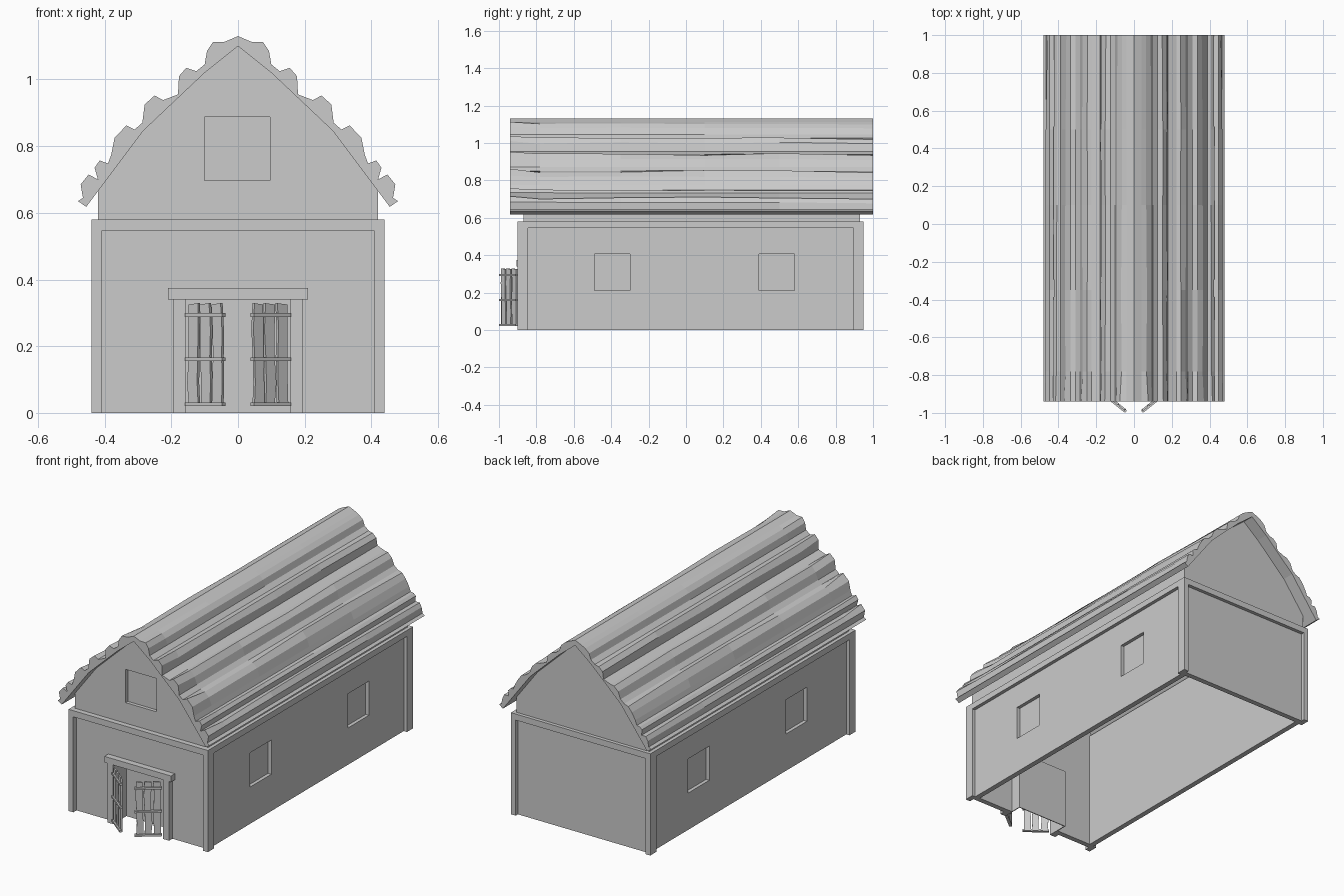
import bpy, bmesh, random
from mathutils import Vector

if "Cube" in bpy.data.objects:
    bpy.data.objects.remove(bpy.data.objects["Cube"])

random.seed(4)


def make(name, bm):
    bmesh.ops.recalc_face_normals(bm, faces=bm.faces[:])
    me = bpy.data.meshes.new(name)
    bm.to_mesh(me)
    bm.free()
    ob = bpy.data.objects.new(name, me)
    bpy.context.collection.objects.link(ob)
    return ob


def prism(name, pts, vec):
    """Extrude a planar outline along a vector."""
    bm = bmesh.new()
    a = [bm.verts.new(p) for p in pts]
    b = [bm.verts.new(Vector(p) + Vector(vec)) for p in pts]
    bm.faces.new(a)
    bm.faces.new(b[::-1])
    n = len(pts)
    for i in range(n):
        j = (i + 1) % n
        bm.faces.new((a[i], a[j], b[j], b[i]))
    return make(name, bm)


def box(name, x0, x1, y0, y1, z0, z1):
    return prism(name, [(x0, y0, z0), (x1, y0, z0), (x1, y1, z0), (x0, y1, z0)],
                 (0, 0, z1 - z0))


def cut(ob, cutter):
    m = ob.modifiers.new("cut", 'BOOLEAN')
    m.operation = 'DIFFERENCE'
    m.solver = 'EXACT'
    m.object = cutter
    cutter.hide_render = True
    cutter.hide_set(True)


def mirrored(half):
    """Right half profile, starting on the ridge -> full left-to-right profile."""
    return [(-x, z) for x, z in half[:0:-1]] + half


# Roof cross-section: smooth underside and ragged top
under = [(0, 1.10), (.10, 1.02), (.19, .935), (.285, .845), (.36, .745), (.455, .618)]
ragged = [(0, 1.13), (.04, 1.113), (.075, 1.112), (.093, 1.085), (.10, 1.045), (.125, 1.025),
          (.155, 1.035), (.177, 1.01), (.18, .955), (.225, .938), (.25, .952), (.28, .925),
          (.287, .87), (.31, .85), (.335, .862), (.37, .825), (.38, .775), (.39, .748),
          (.415, .757), (.43, .735), (.42, .70), (.448, .715), (.472, .685), (.465, .645),
          (.48, .635)]

# End walls, with the gable reaching up to the roof underside
gable = [(0, 1.10)] + under[1:5] + [(.42, .665), (.42, 0)]
front_wall = prism("front_wall", [(x, -.87, z) for x, z in mirrored(gable)], (0, .03, 0))
prism("back_wall", [(x, .90, z) for x, z in mirrored(gable)], (0, .03, 0))
cut(front_wall, box("doorway_cutter", -.158, .158, -1, -.7, -.1, .34))
cut(front_wall, box("gable_window_cutter", -.10, .096, -1, -.85, .697, .887))

# Shallow porch behind the doorway, open at the bottom
box("porch_back", -.163, .163, -.78, -.775, 0, .345)
box("porch_ceiling", -.163, .163, -.85, -.775, .34, .345)

# Side walls with shallow window recesses
for s, side in ((1, "right"), (-1, "left")):
    wall = box(side + "_wall", s * .39, s * .42, -.84, .90, 0, .68)
    for y in (-.49, .39):
        cut(wall, box("window_cutter", s * .40, s * .5, y, y + .19, .21, .405))
    # Corner posts and top rail
    for y0, y1 in ((-.90, -.845), (.895, .95)):
        box(side + "_corner_post", s * .41, s * .44, y0, y1, 0, .55)
    box(side + "_top_rail", s * .40, s * .44, -.90, .95, .545, .58)
    # Door jamb and porch side
    box(side + "_door_jamb", s * .158, s * .195, -.90, -.84, 0, .34)
    box(side + "_porch_side", s * .158, s * .163, -.85, -.775, 0, .345)
box("front_top_rail", -.40, .40, -.90, -.86, .545, .58)
box("back_top_rail", -.40, .40, .91, .95, .545, .58)
box("door_lintel", -.21, .21, -.905, -.84, .34, .375)

# Roof: ragged at the front, its humps flattening by varying amounts towards the back
stations = [(-.94, 0, 0), (-.78, .2, .9), (-.35, .2, .8), (.10, .2, .8), (.50, .3, .8),
            (1.0, .75, .9)]
bm = bmesh.new()
rings = []
for y, lo, hi in stations:
    half = []
    for i, (x, z) in enumerate(ragged):
        t = random.uniform(lo, hi)
        if 2 <= i < len(ragged) - 2:
            near = ragged[i - 2:i + 3]
            ax, az = (sum(p[c] for p in near) / 5 for c in (0, 1))
            if 1.1 * ax + az < 1.1 * x + z:
                x, z = x + (ax - x) * t, z + (az - z) * t
        half.append((x, z))
    outline = mirrored(half) + mirrored(under)[::-1]
    rings.append([bm.verts.new((x, y, z)) for x, z in outline])
n = len(rings[0])
for a, b in zip(rings, rings[1:]):
    for i in range(n):
        j = (i + 1) % n
        bm.faces.new((a[i], a[j], b[j], b[i]))
bm.faces.new(rings[0])
bm.faces.new(rings[-1][::-1])
make("roof", bm)

# Open plank doors, hinged on the jambs
for s, side in ((1, "right"), (-1, "left")):
    along = Vector((-s * .78, -.62, 0))
    out = Vector((-s * .62, .78, 0))
    hinge = Vector((s * .154, -.905, 0))

    def place(u, z, d=0.0):
        return hinge + along * u + out * d + Vector((0, 0, z))

    for u0 in (.005, .053, .099):
        levels = [.02, .09, .17, .25, .325]
        w = [random.uniform(-.004, .004) for _ in levels]
        left = [place(u0 + w[i], z) for i, z in enumerate(levels)]
        right = [place(u0 + .036 + w[i] + random.uniform(-.003, .003), z + .004 * (i == 4))
                 for i, z in enumerate(levels)]
        prism(side + "_door_plank", left + right[::-1], out * .010)
    for z in (.02, .155, .288):
        prism(side + "_door_rail",
              [place(0, z, -.008), place(.143, z, -.008), place(.143, z, .008), place(0, z, .008)],
              (0, 0, .011))
